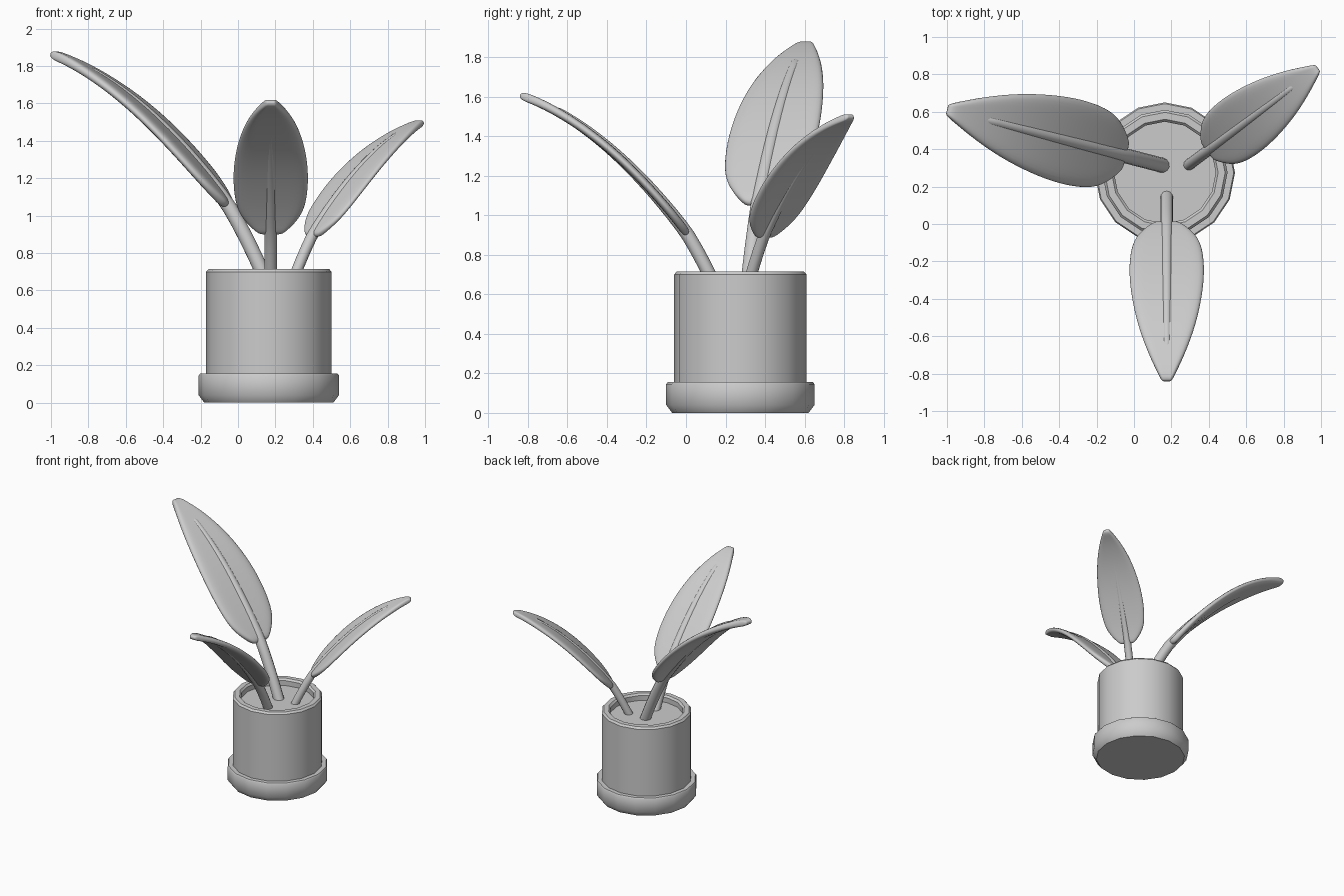
import bpy, bmesh, math
from mathutils import Vector

cube = bpy.data.objects.get("Cube")
if cube:
    bpy.data.objects.remove(cube)

grey = bpy.data.materials.new("plain_grey")
grey.use_nodes = True
grey.diffuse_color = (0.6, 0.6, 0.6, 1)
grey.node_tree.nodes["Principled BSDF"].inputs["Base Color"].default_value = (0.6, 0.6, 0.6, 1)


def finish(bm, name, angle=40):
    bmesh.ops.recalc_face_normals(bm, faces=bm.faces)
    mesh = bpy.data.meshes.new(name)
    bm.to_mesh(mesh)
    bm.free()
    obj = bpy.data.objects.new(name, mesh)
    bpy.context.collection.objects.link(obj)
    mesh.materials.append(grey)
    bpy.ops.object.select_all(action='DESELECT')
    obj.select_set(True)
    bpy.context.view_layer.objects.active = obj
    bpy.ops.object.shade_smooth_by_angle(angle=math.radians(angle))
    return obj


def skin(bm, rings):
    """Join equal rings of vertices into a capped tube."""
    n = len(rings[0])
    for a, b in zip(rings, rings[1:]):
        for i in range(n):
            j = (i + 1) % n
            bm.faces.new((a[i], a[j], b[j], b[i]))
    bm.faces.new(rings[0])
    bm.faces.new(rings[-1])


def lathe(name, profile, sides=16):
    bm = bmesh.new()
    rings = []
    for r, z in profile:
        turns = [2 * math.pi * i / sides for i in range(sides)]
        rings.append([bm.verts.new((0.165 + r * math.cos(t), 0.275 + r * math.sin(t), z)) for t in turns])
    skin(bm, rings)
    return finish(bm, name)


# Saucer, and pot with rounded rim and recessed soil
lathe("saucer", [(0.345, 0), (0.375, 0.04), (0.375, 0.145), (0.368, 0.155), (0.325, 0.155)])
lathe("pot", [(0.335, 0.1), (0.335, 0.7), (0.322, 0.715), (0.285, 0.715), (0.272, 0.7), (0.272, 0.63)])
lathe("soil", [(0.28, 0.6), (0.28, 0.66)])

# Half width of the blade along its length
OUTLINE = [(-0.01, 0.07), (0.03, 0.135), (0.08, 0.19), (0.15, 0.225), (0.3, 0.24), (0.47, 0.222),
           (0.65, 0.182), (0.82, 0.12), (0.93, 0.068), (1.01, 0.03)]
REACH = 0.965


def arch(s):
    """Height of the leaf's midline at distance s from the blade's start."""
    return 1.32 * s - 0.51 * s * s if s > 0 else 1.6 * s - 1.5 * s * s


def leaf(name, start, direction, scale):
    out = Vector((*direction, 0)).normalized()
    side = Vector((-out.y, out.x, 0))
    origin = Vector(start)

    def mid(s):
        return origin + scale * (out * s + Vector((0, 0, arch(s))))

    # Blade: bent sheet, thickened and smoothed
    bm = bmesh.new()
    rows = [[bm.verts.new(mid(f * REACH) + side * (w * scale * k / 2)) for k in range(-2, 3)]
            for f, w in OUTLINE]
    for a, b in zip(rows, rows[1:]):
        for i in range(4):
            bm.faces.new((a[i], a[i + 1], b[i + 1], b[i]))
    blade = finish(bm, name + "_blade", 180)
    solid = blade.modifiers.new("thickness", 'SOLIDIFY')
    solid.thickness = 0.05 * scale
    solid.offset = 0
    blade.modifiers.new("smooth", 'SUBSURF').levels = 2
    blade.modifiers["smooth"].render_levels = 2

    # Stem: tapering tube that runs on as the midrib
    bm = bmesh.new()
    rings = []
    steps = 22
    for k in range(steps + 1):
        s = -0.25 + 1.04 * k / steps
        along = (mid(s + 0.01) - mid(s - 0.01)).normalized()
        up = side.cross(along)
        r = scale * (0.04 - 0.014 * max(0, s) / 0.79)
        if k == steps:
            r *= 0.5
        turns = [2 * math.pi * i / 12 for i in range(12)]
        rings.append([bm.verts.new(mid(s) + r * (side * math.cos(t) + up * math.sin(t))) for t in turns])
    skin(bm, rings)
    finish(bm, name + "_stem", 60)


leaf("tall_leaf", (-0.058, 0.368, 1.065), (-0.966, 0.25), 1)
leaf("front_leaf", (0.175, 0.0, 0.915), (0, -1), 0.865)
leaf("small_leaf", (0.4, 0.396, 0.9), (0.8, 0.6), 0.75)
